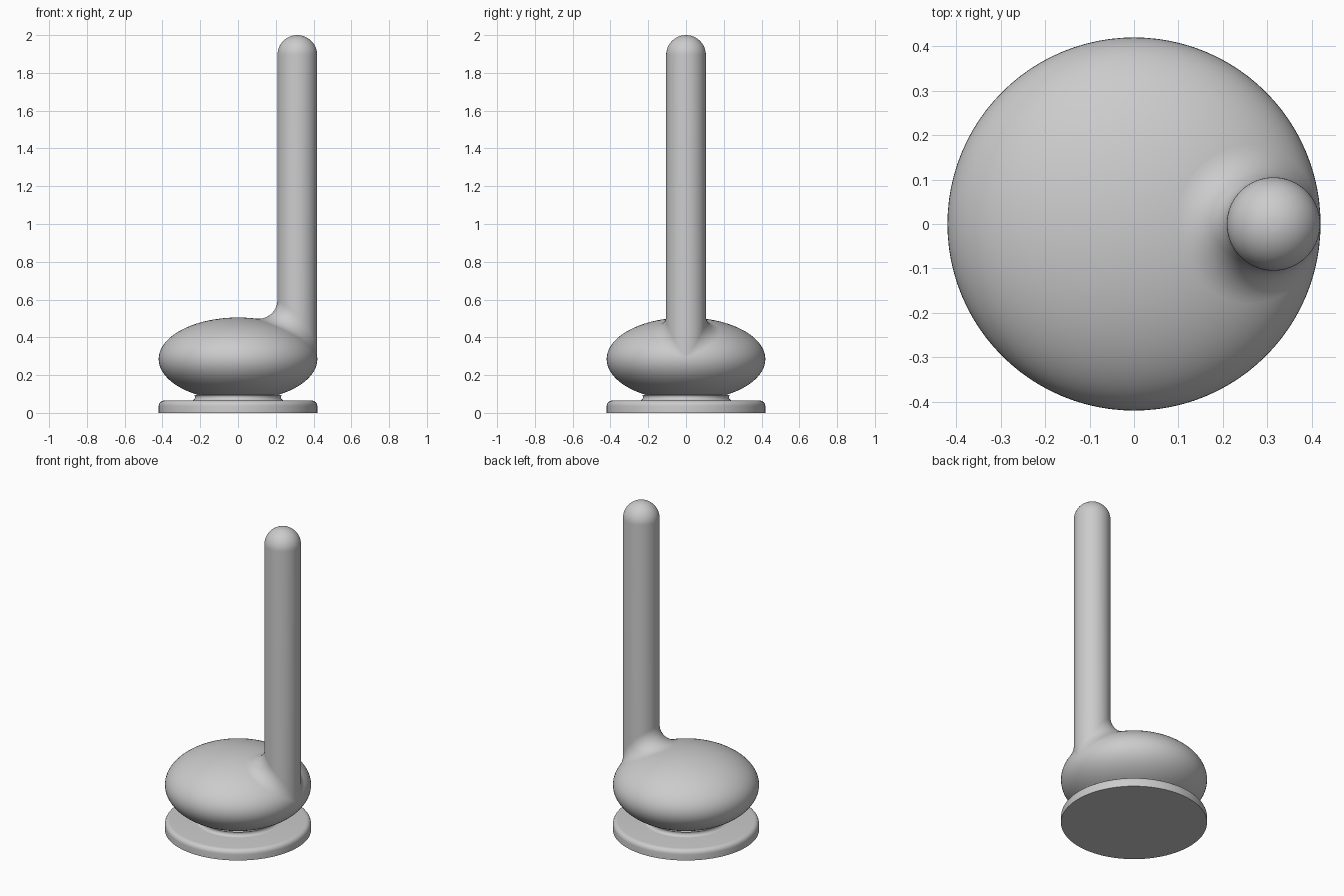
import bpy
import bmesh
from math import pi, sin, cos, hypot
from mathutils import Vector

cube = bpy.data.objects.get("Cube")
if cube:
    bpy.data.objects.remove(cube, do_unlink=True)

SEG = 96
HEAD_R, HEAD_H, HEAD_Z = 0.42, 0.22, 0.285     # flattened ball
STEM_R, STEM_X, TOP = 0.105, 0.314, 2.0        # upright bar
BLEND = 0.1                                    # fillet radius at the stem foot

grey = bpy.data.materials.new("plain grey")
grey.use_nodes = True
grey.diffuse_color = (0.6, 0.6, 0.6, 1)
grey.node_tree.nodes["Principled BSDF"].inputs["Base Color"].default_value = (0.6, 0.6, 0.6, 1)


def loft(name, rings, cap_start=False, cap_end=False):
    """Skin a list of closed rings into one smooth object."""
    bm = bmesh.new()
    loops = [[bm.verts.new(p) for p in ring] for ring in rings]
    for low, high in zip(loops, loops[1:]):
        for i in range(SEG):
            j = (i + 1) % SEG
            bm.faces.new((low[i], low[j], high[j], high[i]))
    if cap_start:
        bm.faces.new(loops[0][::-1])
    if cap_end:
        bm.faces.new(loops[-1])
    mesh = bpy.data.meshes.new(name)
    bm.to_mesh(mesh)
    bm.free()
    mesh.materials.append(grey)
    obj = bpy.data.objects.new(name, mesh)
    bpy.context.collection.objects.link(obj)
    bpy.ops.object.select_all(action='DESELECT')
    obj.select_set(True)
    bpy.context.view_layer.objects.active = obj
    bpy.ops.object.shade_smooth_by_angle(angle=pi / 5)
    return obj


def circle(r, z, x=0.0):
    return [Vector((x + r * cos(2 * pi * i / SEG), r * sin(2 * pi * i / SEG), z)) for i in range(SEG)]


def head_normal(t):
    n = Vector((cos(t) / HEAD_R, sin(t) / HEAD_H))
    return n.normalized()


def fillet(angle, steps):
    """Arc of a ball touching both the stem and the head at one angle."""
    out = Vector((cos(angle), sin(angle), 0))
    centre = Vector((STEM_X, 0, 0)) + out * (STEM_R + BLEND)
    rho = hypot(centre.x, centre.y)
    lo, hi = 0.0, pi / 2
    for _ in range(40):
        t = (lo + hi) / 2
        if HEAD_R * cos(t) + BLEND * head_normal(t).x > rho:
            lo = t
        else:
            hi = t
    n = head_normal(t)
    centre.z = HEAD_Z + HEAD_H * sin(t) + BLEND * n.y
    down = -Vector((n.x * centre.x / rho, n.x * centre.y / rho, n.y))
    return [centre + BLEND * down.lerp(-out, k / steps).normalized() for k in range(steps + 1)]


# Foot disc with a rounded upper rim
edge = 0.028
foot = [(HEAD_R, 0)]
foot += [(HEAD_R - edge + edge * cos(a * pi / 12), 0.065 - edge + edge * sin(a * pi / 12)) for a in range(7)]
loft("foot_disc", [circle(r, z) for r, z in foot], True, True)

# Narrow concave neck between foot and head
neck = [(0.246 - 0.018 * sin(a * pi / 10), 0.083 - 0.018 * cos(a * pi / 10)) for a in range(8)]
loft("neck", [circle(r, z) for r, z in neck])

# Flattened round head
bpy.ops.mesh.primitive_uv_sphere_add(segments=SEG, ring_count=48, radius=1, location=(0, 0, HEAD_Z))
head = bpy.context.object
head.name = "head"
head.scale = (HEAD_R, HEAD_R, HEAD_H)
bpy.ops.object.transform_apply(location=False, rotation=False, scale=True)
head.data.materials.append(grey)
bpy.ops.object.shade_smooth()

# Stem: blended foot, straight bar and domed tip
arcs = [fillet(2 * pi * i / SEG, 12) for i in range(SEG)]
stem = [list(ring) for ring in zip(*arcs)]
dome = TOP - STEM_R
stem += [circle(STEM_R * cos(a * pi / 32), dome + STEM_R * sin(a * pi / 32), STEM_X) for a in range(16)]
loft("stem", stem, cap_end=True)
